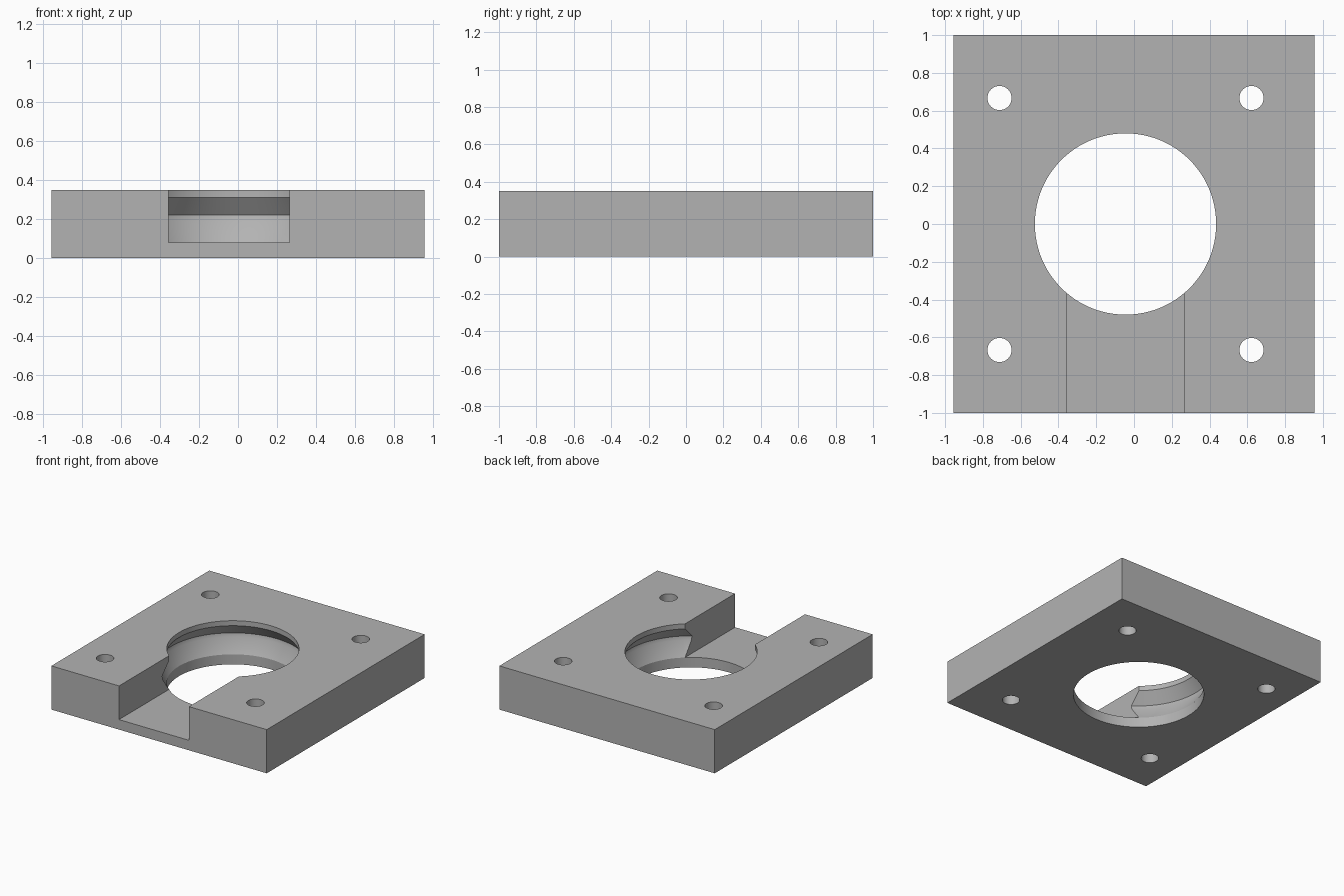
import bpy, bmesh
from math import pi, radians
from mathutils import Matrix, Vector

if "Cube" in bpy.data.objects:
    bpy.data.objects.remove(bpy.data.objects["Cube"])

HEIGHT = 0.35
BORE_X = -0.045

grey = bpy.data.materials.new("plain grey")
grey.use_nodes = True
colour = (0.45, 0.45, 0.45, 1)
grey.diffuse_color = colour
grey.node_tree.nodes["Principled BSDF"].inputs["Base Color"].default_value = colour


def finish(bm, name):
    bmesh.ops.recalc_face_normals(bm, faces=bm.faces)
    mesh = bpy.data.meshes.new(name)
    bm.to_mesh(mesh)
    bm.free()
    mesh.materials.append(grey)
    obj = bpy.data.objects.new(name, mesh)
    bpy.context.collection.objects.link(obj)
    return obj


def box(name, low, high):
    low, high = Vector(low), Vector(high)
    bm = bmesh.new()
    bmesh.ops.create_cube(bm, size=1, matrix=Matrix.Translation((low + high) / 2)
                          @ Matrix.Diagonal((*(high - low), 1)))
    return finish(bm, name)


def turned(name, profile, centre, steps):
    """Solid of revolution from (radius, height) points, closed on its axis."""
    bm = bmesh.new()
    points = [(0, profile[0][1]), *profile, (0, profile[-1][1])]
    verts = [bm.verts.new((r, 0, z)) for r, z in points]
    edges = [bm.edges.new(pair) for pair in zip(verts, verts[1:])]
    bmesh.ops.spin(bm, geom=verts + edges, cent=(0, 0, 0), axis=(0, 0, 1),
                   angle=2 * pi, steps=steps)
    bmesh.ops.remove_doubles(bm, verts=bm.verts, dist=0.0001)
    bmesh.ops.translate(bm, verts=bm.verts, vec=(*centre, 0))
    return finish(bm, name)


# Block
plate = box("mounting_plate", (-0.955, -1, 0), (0.955, 1, HEIGHT))

# Bore with an undercut groove
cutters = [turned("bore_cutter", [(0.48, -0.1), (0.48, 0.08), (0.545, 0.19), (0.55, 0.22),
                                  (0.48, 0.31), (0.48, 0.5)], (BORE_X, 0), 96)]

# Open channel from the front edge into the bore
cutters.append(box("channel_cutter", (BORE_X - 0.31, -1.2, 0.08), (BORE_X + 0.31, -0.1, 0.6)))

# Four bolt holes around the bore
for sx in (-1, 1):
    for sy in (-1, 1):
        cutters.append(turned("bolt_hole_cutter", [(0.064, -0.1), (0.064, 0.5)],
                              (BORE_X + sx * 0.667, sy * 0.667), 40))

bpy.ops.object.select_all(action="DESELECT")
plate.select_set(True)
bpy.context.view_layer.objects.active = plate
for cutter in cutters:
    cutter.hide_render = True
    cut = plate.modifiers.new("cut", "BOOLEAN")
    cut.operation = "DIFFERENCE"
    cut.solver = "EXACT"
    cut.object = cutter
    bpy.ops.object.modifier_apply(modifier=cut.name)
    bpy.data.objects.remove(cutter)

bpy.ops.object.shade_smooth_by_angle(angle=radians(25))
